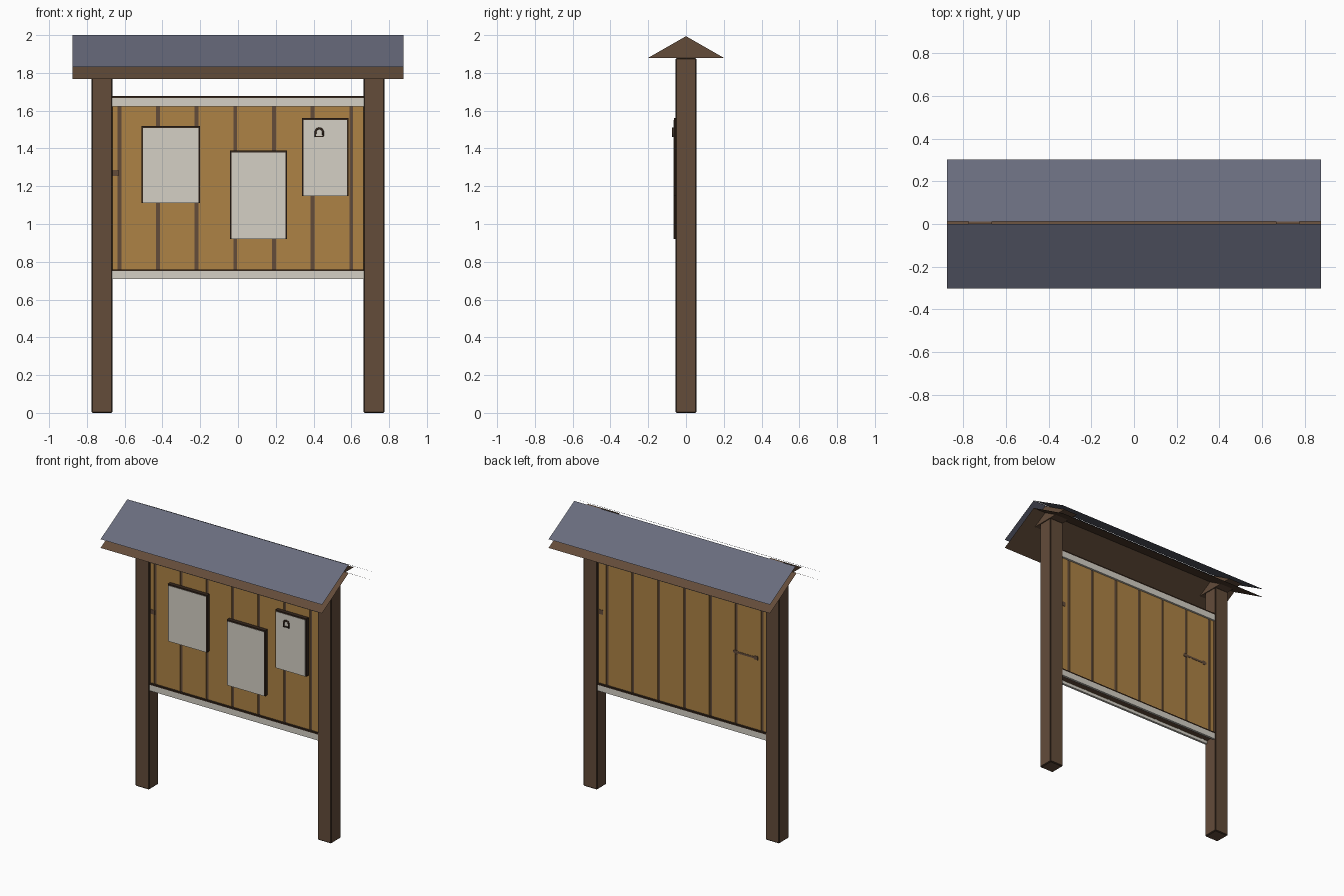
import bpy
import bmesh
from math import pi, cos, sin

old = bpy.data.objects.get("Cube")
if old:
    bpy.data.objects.remove(old, do_unlink=True)


def material(name, color):
    m = bpy.data.materials.new(name)
    m.use_nodes = True
    rgba = (*color, 1)
    m.diffuse_color = rgba
    m.node_tree.nodes["Principled BSDF"].inputs["Base Color"].default_value = rgba
    return m


BROWN = material("brown timber", (0.125, 0.072, 0.042))
DARK = material("dark timber edge", (0.035, 0.02, 0.012))
OCHRE = material("ochre planks", (0.42, 0.225, 0.06))
PALE = material("pale paper", (0.66, 0.63, 0.56))
SLATE = material("slate roofing", (0.14, 0.15, 0.205))


def finish(name, bm, *mats):
    mesh = bpy.data.meshes.new(name)
    bm.to_mesh(mesh)
    bm.free()
    for m in mats:
        mesh.materials.append(m)
    ob = bpy.data.objects.new(name, mesh)
    bpy.context.collection.objects.link(ob)
    return ob


def box(name, x, y, z, *mats, bevel=0.0, rule=None):
    """Box from (min, max) ranges; rule picks a material index from a face normal."""
    bm = bmesh.new()
    bmesh.ops.create_cube(bm, size=1)
    for v in bm.verts:
        v.co = [(r[0] + r[1]) / 2 + c * (r[1] - r[0]) for r, c in zip((x, y, z), v.co)]
    if bevel:
        cut = bmesh.ops.bevel(bm, geom=bm.edges[:], offset=bevel, segments=1, affect='EDGES')
        for f in cut["faces"]:
            f.material_index = 1
    bm.normal_update()
    if rule:
        for f in bm.faces:
            f.material_index = rule(f.normal)
    return finish(name, bm, *mats)


def prism(name, profile, x0, x1, mat):
    """Closed y-z profile extruded along x."""
    bm = bmesh.new()
    face = bm.faces.new([bm.verts.new((x0, y, z)) for y, z in profile])
    new = bmesh.ops.extrude_face_region(bm, geom=[face])["geom"]
    bmesh.ops.translate(bm, vec=(x1 - x0, 0, 0),
                        verts=[g for g in new if isinstance(g, bmesh.types.BMVert)])
    bmesh.ops.recalc_face_normals(bm, faces=bm.faces[:])
    return finish(name, bm, mat)


def sheet(name, ridge, eave, mat):
    """Thin roof sheet running the full length."""
    bm = bmesh.new()
    w = 0.875
    pts = [(-w, *eave), (w, *eave), (w, *ridge), (-w, *ridge)]
    if eave[0] > 0:
        pts.reverse()
    bm.faces.new([bm.verts.new(p) for p in pts])
    return finish(name, bm, mat)


# Posts and the gable brackets on top of them
for side, s in (("left", 1), ("right", -1)):
    xs = sorted((s * 0.665, s * 0.775))
    box(side + "_post", xs, (-0.055, 0.055), (0, 1.88), BROWN, DARK, bevel=0.006)
    prism(side + "_gable_bracket", [(-0.2, 1.88), (0.2, 1.88), (0, 1.994)], *xs, BROWN)

# Roof: slate sheets over timber boards
for side, s in (("front", -1), ("back", 1)):
    start = 0.012 if s > 0 else 0
    sheet(side + "_roof_slate", (start, 2.0 - start * 0.57), (s * 0.302, 1.83), SLATE)
    sheet(side + "_roof_boards", (0, 1.942), (s * 0.302, 1.768), BROWN)

# Board: dark core faced with planks on both sides
box("board_core", (-0.67, 0.67), (-0.03, 0.03), (0.73, 1.65), BROWN)
gaps = [-0.628 + i * 0.2045 for i in range(7)]
edges = [-0.68] + gaps + [0.68]
for i, (a, b) in enumerate(zip(edges, edges[1:])):
    for side, s in (("front", -1), ("back", 1)):
        box(f"{side}_plank_{i + 1}", (a + 0.01, b - 0.01),
            sorted((s * 0.03, s * 0.036)), (0.73, 1.65), OCHRE)

# Knots and a crack in the planks
for name, x, z, r in (("front_knot", -0.648, 1.27, 0.016), ("back_knot", 0.645, 1.27, 0.016),
                      ("crack_end_a", -0.42, 1.27, 0.014), ("crack_end_b", -0.58, 1.27, 0.014)):
    y = -0.0375 if name == "front_knot" else 0.0375
    box(name, (x - r, x + r), (y - 0.001, y + 0.001), (z - r, z + r), BROWN)
box("back_crack", (-0.6, -0.4), (0.036, 0.038), (1.263, 1.277), BROWN)

# Pale rails with dark caps, front and back
for side, s in (("front", -1), ("back", 1)):
    ys = sorted((s * 0.034, s * 0.05))
    for level, z0, z1 in (("top", 1.623, 1.667), ("bottom", 0.708, 0.75)):
        box(f"{side}_{level}_rail", (-0.67, 0.67), ys, (z0, z1), PALE)
        box(f"{side}_{level}_rail_cap", (-0.67, 0.67), ys, (z1, z1 + 0.01), DARK)

# Notices: pale sheets on dark backings that show at the top and sides
for name, x0, x1, z0, z1 in (("left_hand", -0.51, -0.2, 1.11, 1.518),
                             ("middle", -0.043, 0.26, 0.92, 1.388),
                             ("right_hand", 0.34, 0.585, 1.147, 1.56)):
    box(name + "_notice_backing", (x0, x1), (-0.064, -0.036), (z0, z1), DARK, PALE,
        rule=lambda n: int(n.z < -0.5))
    box(name + "_notice", (x0 + 0.008, x1 - 0.008), (-0.066, -0.064), (z0, z1 - 0.01), PALE)

# Arched clip on one notice
path = [(0.41, 1.463)] + [(0.43 + 0.02 * cos(a), 1.489 + 0.018 * sin(a))
                          for a in (pi, pi * 0.75, pi * 0.5, pi * 0.25, 0)] + [(0.45, 1.463)]
curve = bpy.data.curves.new("notice_clip", 'CURVE')
curve.dimensions = '3D'
curve.bevel_depth = 0.006
curve.bevel_resolution = 1
line = curve.splines.new('POLY')
line.points.add(len(path) - 1)
line.use_cyclic_u = True
for p, (x, z) in zip(line.points, path):
    p.co = (x, -0.069, z, 1)
curve.materials.append(DARK)
bpy.context.collection.objects.link(bpy.data.objects.new("notice_clip", curve))
